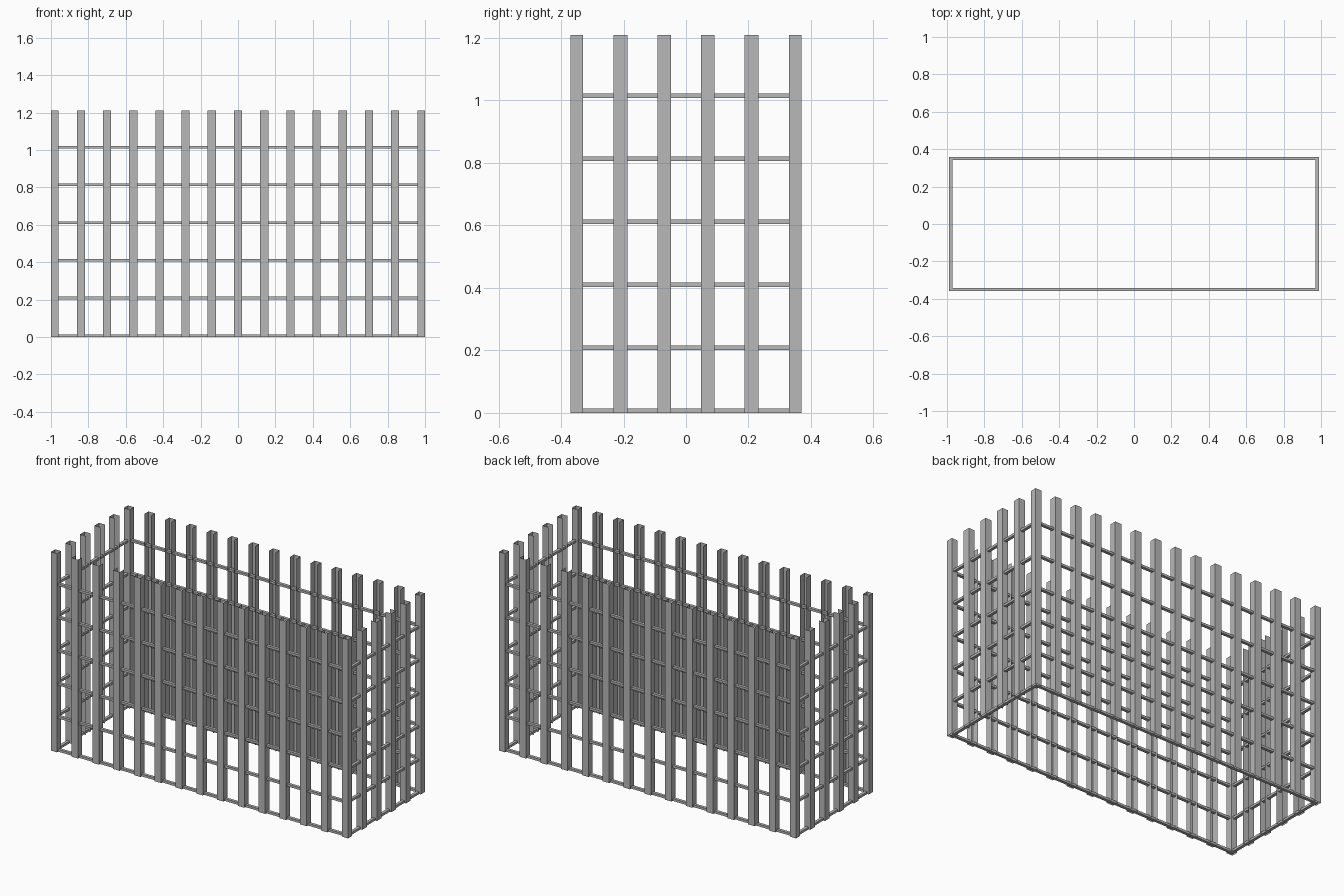
import bpy
import bmesh
from mathutils import Matrix, Vector
from math import pi

if "Cube" in bpy.data.objects:
    bpy.data.objects.remove(bpy.data.objects["Cube"])

HALF_X, HALF_Y = 0.98, 0.35      # post centre lines
HEIGHT, SPACING = 1.21, 0.14
SIZE = 0.04                      # post depth
RAIL_W, RAIL_H, RAIL_STEP = 0.018, 0.014, 0.2017

steel = bpy.data.materials.new("steel_grey")
steel.use_nodes = True
colour = (0.48, 0.48, 0.48, 1)
steel.diffuse_color = colour
steel.node_tree.nodes["Principled BSDF"].inputs["Base Color"].default_value = colour


def finish(bm, name):
    mesh = bpy.data.meshes.new(name)
    bm.to_mesh(mesh)
    bm.free()
    mesh.materials.append(steel)
    bpy.context.collection.objects.link(bpy.data.objects.new(name, mesh))


def sheet_post(bm, outline, centre, angle=0, closed=False):
    """Folded thin sheet: an outline swept straight up, open at both ends."""
    place = Matrix.Translation(centre) @ Matrix.Rotation(angle, 4, "Z")
    low = [bm.verts.new(place @ Vector((x, y, 0))) for x, y in outline]
    high = [bm.verts.new(v.co + Vector((0, 0, HEIGHT))) for v in low]
    count = len(low)
    for i in range(count if closed else count - 1):
        j = (i + 1) % count
        bm.faces.new((low[i], low[j], high[j], high[i]))


def box(bm, centre, size):
    bmesh.ops.create_cube(bm, size=1, matrix=Matrix.Translation(centre) @ Matrix.Diagonal((*size, 1)))


h, w = SIZE / 2, 0.022
square = [(-h, -h), (h, -h), (h, h), (-h, h)]
channel = [(-w, h), (-w, -h), (w, -h), (w, h)]   # web faces out, open side faces in

# Hollow square corner posts
for sx, side in ((1, "left"), (-1, "right")):
    for sy, end in ((-1, "front"), (1, "back")):
        bm = bmesh.new()
        sheet_post(bm, square, (sx * HALF_X, sy * HALF_Y, 0), closed=True)
        finish(bm, f"{end}_{side}_corner_post")

# Channel studs along each wall
walls = {"front": (0, HALF_X, HALF_Y), "left": (pi / 2, HALF_Y, HALF_X),
         "back": (pi, HALF_X, HALF_Y), "right": (-pi / 2, HALF_Y, HALF_X)}
for name, (angle, half, offset) in walls.items():
    bm = bmesh.new()
    turn = Matrix.Rotation(angle, 4, "Z")
    for i in range(1, round(2 * half / SPACING)):
        sheet_post(bm, channel, turn @ Vector((-half + i * SPACING, -offset, 0)), angle)
    finish(bm, f"{name}_studs")

# Rectangular rings of flat rail, threaded through the posts
for level in range(6):
    z = level * RAIL_STEP + RAIL_H / 2
    bm = bmesh.new()
    for s in (-1, 1):
        box(bm, (0, s * HALF_Y, z), (2 * HALF_X + RAIL_W, RAIL_W, RAIL_H))
        box(bm, (s * HALF_X, 0, z), (RAIL_W, 2 * HALF_Y - RAIL_W, RAIL_H))
    finish(bm, f"rail_ring_{level + 1}")
